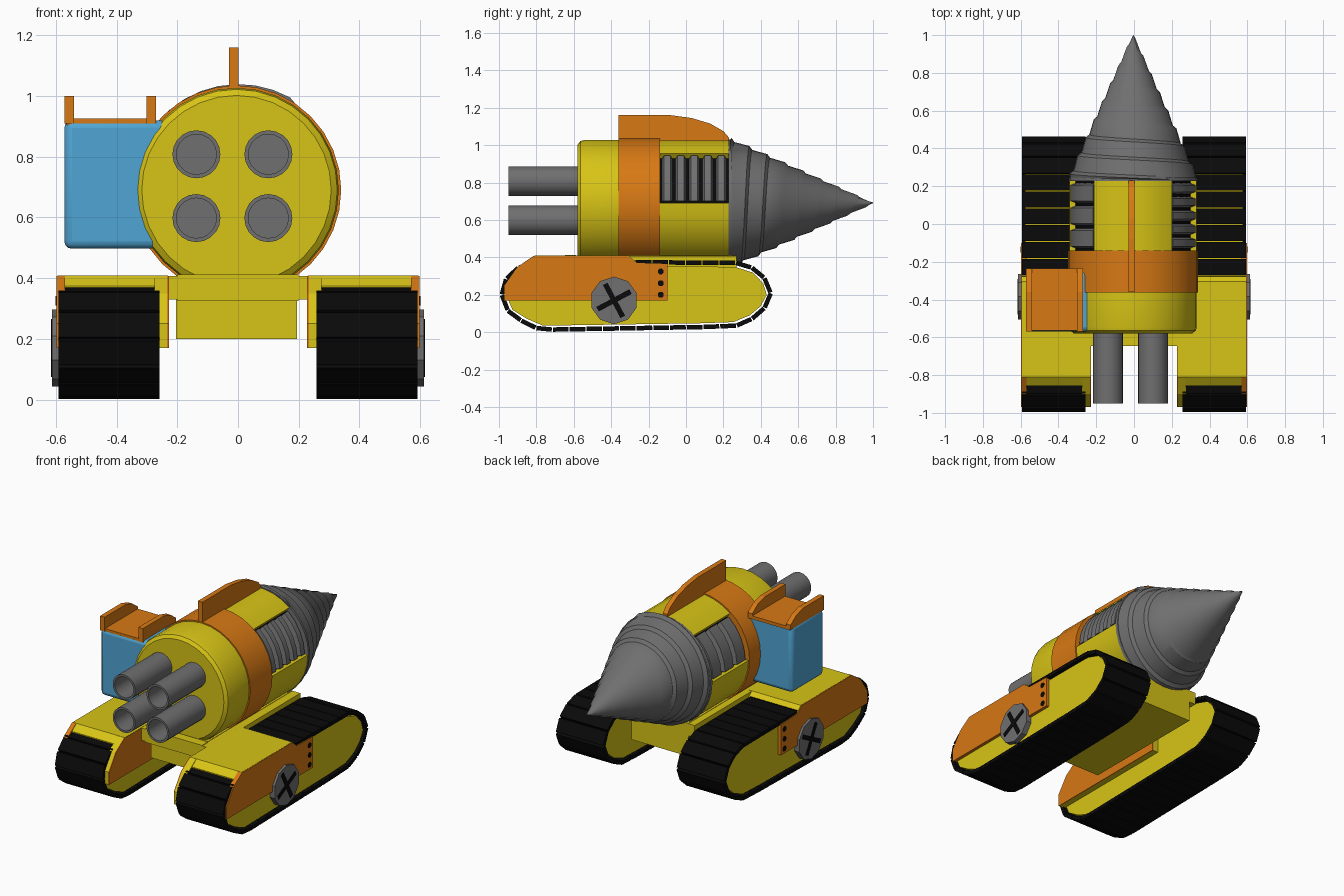
import bpy, bmesh, math
from mathutils import Vector

if "Cube" in bpy.data.objects:
    bpy.data.objects.remove(bpy.data.objects["Cube"], do_unlink=True)


def material(name, r, g, b):
    m = bpy.data.materials.new(name)
    m.use_nodes = True
    m.diffuse_color = (r, g, b, 1)
    m.node_tree.nodes["Principled BSDF"].inputs["Base Color"].default_value = (r, g, b, 1)
    return m


YELLOW = material("yellow paint", 0.68, 0.55, 0.008)
ORANGE = material("orange paint", 0.68, 0.19, 0.007)
BLUE = material("blue glass", 0.08, 0.38, 0.66)
GREY = material("grey steel", 0.16, 0.16, 0.16)
BLACK = material("black rubber", 0.003, 0.003, 0.003)

CX, CZ, R = -0.005, 0.69, 0.337   # axis and radius of the main drum
smooth = []


def finish(name, bm, mat, rounded=False):
    bmesh.ops.remove_doubles(bm, verts=bm.verts, dist=0.0001)
    bmesh.ops.recalc_face_normals(bm, faces=bm.faces)
    me = bpy.data.meshes.new(name)
    bm.to_mesh(me)
    bm.free()
    me.materials.append(mat)
    ob = bpy.data.objects.new(name, me)
    bpy.context.collection.objects.link(ob)
    if rounded:
        smooth.append(ob)
    return ob


def add_prism(bm, pts, x0, x1):
    """Extrude a (y, z) outline from x0 to x1."""
    a = [bm.verts.new((x0, y, z)) for y, z in pts]
    b = [bm.verts.new((x1, y, z)) for y, z in pts]
    bm.faces.new(a)
    bm.faces.new(b)
    for i in range(len(pts)):
        j = (i + 1) % len(pts)
        bm.faces.new((a[i], a[j], b[j], b[i]))


def prism(name, pts, x0, x1, mat):
    bm = bmesh.new()
    add_prism(bm, pts, x0, x1)
    return finish(name, bm, mat)


def rect(y0, y1, z0, z1):
    return [(y0, z0), (y1, z0), (y1, z1), (y0, z1)]


def disc(y, z, r, n):
    return [(y + r * math.cos(math.tau * (i + 0.5) / n), z + r * math.sin(math.tau * (i + 0.5) / n))
            for i in range(n)]


def lathe(name, prof, mat, a0=0, a1=360, cx=CX, cz=CZ, segs=32, closed=False):
    """Turn a (y, radius) profile about the y axis from angle a0 to a1."""
    bm = bmesh.new()
    n = max(4, round(segs * (a1 - a0) / 360))
    rows = []
    for j in range(n + 1):
        a = math.radians(a0 + (a1 - a0) * j / n)
        rows.append([bm.verts.new((cx + r * math.cos(a), y, cz + r * math.sin(a))) for y, r in prof])
    k = len(prof)
    for p, q in zip(rows, rows[1:]):
        for i in range(k if closed else k - 1):
            bm.faces.new((p[i], p[(i + 1) % k], q[(i + 1) % k], q[i]))
    if a1 - a0 < 360:
        bm.faces.new(rows[0])
        bm.faces.new(rows[-1])
    return finish(name, bm, mat, True)


# Main drum: front section, band, dark core
lathe("drum_front", [(-0.58, 0), (-0.58, R - 0.025), (-0.565, R - 0.005), (-0.545, R), (-0.36, R), (-0.36, 0)], YELLOW)
lathe("drum_band", [(-0.362, 0.28), (-0.362, R + 0.008), (-0.14, R + 0.008), (-0.14, 0.28)], ORANGE)
lathe("drum_core", [(-0.15, 0), (-0.15, 0.305), (0.23, 0.305), (0.23, 0)], BLACK)

# Rear drum: yellow shells with ribbed vents between them
shell = [(-0.145, 0.29), (-0.145, R), (0.23, R), (0.23, 0.29)]
lathe("rear_shell_top", shell, YELLOW, 52, 128, closed=True)
lathe("rear_shell_bottom", shell, YELLOW, 180, 360, closed=True)
for side, a0, count in (("left", 2, 5), ("right", 130, 3)):
    pitch = 0.36 / count
    for i in range(count):
        y, w = -0.13 + i * pitch, pitch - 0.012
        lathe(f"vent_rib_{side}_{i}", [(y, 0.30), (y + 0.012, R - 0.006), (y + w - 0.012, R - 0.006), (y + w, 0.30)],
              GREY, a0, a0 + 48, closed=True)

# Screw drill: helical steps along a cone
bm = bmesh.new()
TURNS, SEGS = 8, 36
rows = []
for turn in range(TURNS + 1):
    for phase, bump in ((0, 0), (0.84, 0.016)):
        row = []
        for j in range(SEGS + 1):
            a = math.tau * j / SEGS
            t = (turn + phase + j / SEGS - 1) / TURNS
            t = min(1, max(0, t))
            r = R * (1 - t) + (bump * (1 - 0.7 * t) if 0 < t < 1 else 0)
            row.append(bm.verts.new((CX + r * math.cos(a), 0.235 + 0.765 * t, CZ + r * math.sin(a))))
        rows.append(row)
for p, q in zip(rows, rows[1:]):
    for j in range(SEGS):
        bm.faces.new((p[j], p[j + 1], q[j + 1], q[j]))
bmesh.ops.dissolve_degenerate(bm, dist=0.0001, edges=bm.edges)
finish("drill", bm, GREY, True)
lathe("drill_base", [(0.228, 0), (0.228, R + 0.004), (0.245, R + 0.002), (0.245, 0)], GREY)

# Four hollow front pipes
for i, (x, z) in enumerate((x, z) for x in (-0.137, 0.1) for z in (0.598, 0.808)):
    lathe(f"front_pipe_{i}", [(-0.57, 0.079), (-0.95, 0.079), (-0.95, 0.066), (-0.6, 0.066), (-0.6, 0)],
          GREY, cx=x, cz=z, segs=20)

# Top fin
prism("top_fin", [(-0.36, 1.0), (-0.36, 1.16), (-0.08, 1.16), (0.03, 1.145), (0.13, 1.115), (0.2, 1.075),
                  (0.23, 1.04), (0.23, 1.0)], -0.03, 0.002, ORANGE)

# Side cabin with roof and roof fins
cab = prism("cabin", rect(-0.57, -0.25, 0.497, 0.92), -0.572, -0.22, BLUE)
bev = cab.modifiers.new("bevel", "BEVEL")
bev.width, bev.segments = 0.025, 3
smooth.append(cab)
prism("cabin_roof", rect(-0.565, -0.235, 0.905, 0.926), -0.565, -0.27, ORANGE)
for name, x in (("outer", -0.572), ("inner", -0.302)):
    prism(f"cabin_fin_{name}", [(-0.57, 0.91), (-0.57, 1.0), (-0.36, 1.0), (-0.29, 0.98), (-0.235, 0.94),
                                (-0.235, 0.91)], x, x + 0.032, ORANGE)

# Chassis between the tracks
prism("chassis", rect(-0.58, 0.27, 0.2, 0.41), -0.205, 0.195, YELLOW)
prism("chassis_rails", rect(-0.645, 0.27, 0.33, 0.408), -0.25, 0.25, YELLOW)
prism("chassis_pipe_notch", rect(-0.66, -0.6, 0.325, 0.412), -0.2, 0.2, YELLOW).scale = (1, 0.98, 1)

# Track outline in side view
track = [(-0.985, 0.2), (-0.965, 0.28), (-0.91, 0.34), (-0.82, 0.368), (-0.65, 0.375), (0.1, 0.372),
         (0.28, 0.37), (0.38, 0.335), (0.435, 0.27), (0.455, 0.2), (0.42, 0.13), (0.36, 0.075),
         (0.27, 0.035), (0.1, 0.028), (-0.25, 0.022), (-0.78, 0.013), (-0.87, 0.055), (-0.95, 0.11)]


def along(path, d):
    """Point at distance d along a closed path."""
    for i, p in enumerate(path):
        q = path[(i + 1) % len(path)]
        step = (q - p).length
        if d <= step:
            return p.lerp(q, d / step)
        d -= step
    return path[0].copy()


def add_tread(bm, x0, x1, plates=36):
    path = [Vector(p) for p in track]
    total = sum((path[i] - path[i - 1]).length for i in range(len(path)))
    for i in range(plates):
        p, q = (along(path, total * (i + f) / plates) for f in (0.03, 0.97))
        d = (q - p).normalized()
        n = Vector((-d.y, d.x)) * 0.012
        add_prism(bm, [p - n, q - n, q + n, p + n], x0, x1)


hull = [(-0.27 + (y + 0.27) * 0.968, 0.195 + (z - 0.195) * 0.88) for y, z in track]
guard = [(-0.97, 0.17), (-0.97, 0.25), (-0.9, 0.35), (-0.815, 0.408), (-0.31, 0.408), (-0.265, 0.37),
         (-0.1, 0.365), (-0.1, 0.17)]
fender = [(-0.855, 0.34), (-0.855, 0.375), (-0.81, 0.409), (-0.305, 0.409), (-0.262, 0.37), (-0.262, 0.34)]

# Left and right track units
for side, s in (("left", 1), ("right", -1)):
    bm = bmesh.new()
    add_tread(bm, s * 0.258, s * 0.592)
    finish(f"{side}_tread", bm, BLACK)
    prism(f"{side}_track_hull", hull, s * 0.27, s * 0.578, YELLOW)
    prism(f"{side}_fender", fender, s * 0.23, s * 0.594, YELLOW)
    prism(f"{side}_outer_guard", guard, s * 0.57, s * 0.598, ORANGE)
    prism(f"{side}_inner_guard", guard, s * 0.234, s * 0.275, YELLOW)
    prism(f"{side}_inner_guard_face", guard, s * 0.228, s * 0.2345, ORANGE)
    prism(f"{side}_hub", disc(-0.385, 0.17, 0.127, 10), s * 0.57, s * 0.613, GREY)
    # Cross slot on the hub
    bm = bmesh.new()
    for deg in (28, 118):
        u = Vector((math.cos(math.radians(deg)), math.sin(math.radians(deg))))
        v = Vector((-u.y, u.x)) * 0.014
        c = Vector((-0.385, 0.17))
        u *= 0.1
        add_prism(bm, [c - u - v, c + u - v, c + u + v, c - u + v], s * 0.61, s * 0.616)
    finish(f"{side}_hub_cross", bm, BLACK)
    # Three guard bolts
    bm = bmesh.new()
    for z in (0.2, 0.262, 0.325):
        add_prism(bm, disc(-0.135, z, 0.017, 8), s * 0.595, s * 0.601)
    finish(f"{side}_guard_bolts", bm, BLACK)

# Smooth the rounded parts, keeping edges sharp
bpy.ops.object.select_all(action="DESELECT")
for ob in smooth:
    ob.select_set(True)
bpy.context.view_layer.objects.active = smooth[0]
bpy.ops.object.shade_smooth_by_angle(angle=math.radians(35))
bpy.ops.object.select_all(action="DESELECT")
